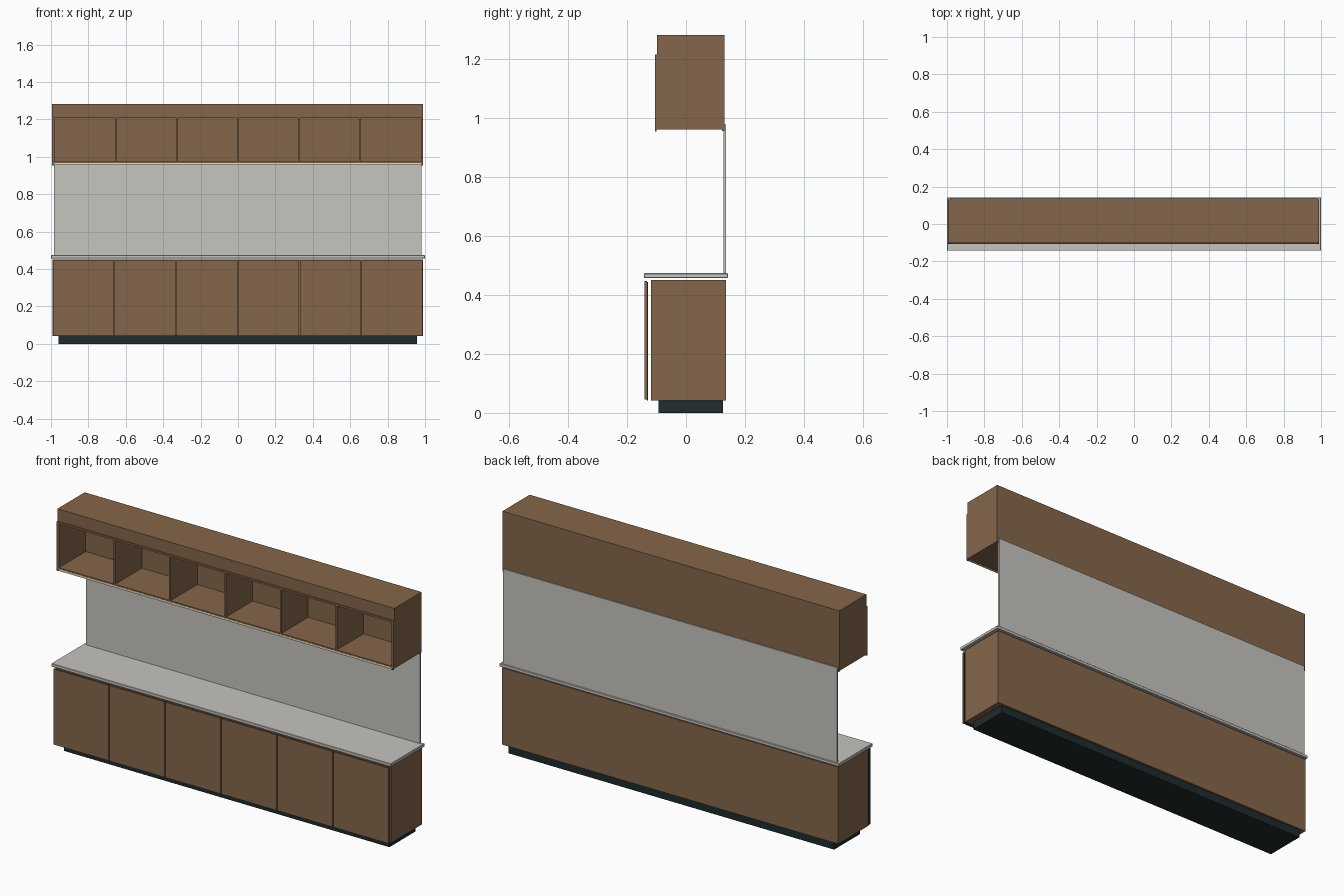
import bpy, bmesh

if "Cube" in bpy.data.objects:
    bpy.data.objects.remove(bpy.data.objects["Cube"])


def mat(name, rgb):
    m = bpy.data.materials.new(name)
    m.diffuse_color = (*rgb, 1)
    m.use_nodes = True
    m.node_tree.nodes["Principled BSDF"].inputs["Base Color"].default_value = m.diffuse_color
    return m


wood = mat("brown wood", (0.235, 0.132, 0.070))
stone = mat("pale stone", (0.565, 0.555, 0.520))
dark = mat("dark plinth", (0.014, 0.024, 0.026))
cream = mat("cream light", (0.82, 0.70, 0.48))


def box(name, x, y, z, material, bevel=0):
    """Box from (min, max) ranges along each axis."""
    bm = bmesh.new()
    bmesh.ops.create_cube(bm, size=1)
    for v in bm.verts:
        for i, r in enumerate((x, y, z)):
            v.co[i] = r[0] if v.co[i] < 0 else r[1]
    me = bpy.data.meshes.new(name)
    bm.to_mesh(me)
    bm.free()
    me.materials.append(material)
    ob = bpy.data.objects.new(name, me)
    bpy.context.collection.objects.link(ob)
    if bevel:
        b = ob.modifiers.new("bevel", 'BEVEL')
        b.width, b.segments = bevel, 1
    return ob


N = 6
L, R = -0.991, 0.988            # cabinet ends

# Base cabinet, plinth, worktop and splashback
box("plinth", (-0.96, 0.957), (-0.093, 0.125), (0, 0.042), dark)
box("base_cabinet", (L, R), (-0.119, 0.135), (0.042, 0.451), wood)
box("worktop", (-1, 1), (-0.143, 0.142), (0.457, 0.474), stone, 0.002)
box("splashback", (-0.985, 0.982), (0.127, 0.136), (0.474, 0.979), stone)

# Doors: wooden fronts with thin dark backing, standing off the carcass
pitch = (R - L) / N
for i in range(N):
    a, b = L + i * pitch + 0.002, L + (i + 1) * pitch - 0.002
    box(f"door_{i+1}", (a, b), (-0.141, -0.133), (0.045, 0.447), wood)
    box(f"door_backing_{i+1}", (a, b), (-0.133, -0.129), (0.042, 0.445), dark)

# Upper cabinet: header above a row of open cubbies
F, B = -0.105, 0.130
box("header", (L - 0.003, R + 0.002), (-0.099, B), (1.217, 1.282), wood)
box("cubby_top", (L, R), (F, B), (1.207, 1.217), wood)
box("cubby_floor", (L, R), (F, B), (0.962, 0.974), wood)
box("cubby_back", (L, R), (0.120, B), (0.974, 1.207), wood)
box("side_left", (L - 0.003, -0.981), (F, B), (0.962, 1.217), wood)
box("side_right", (0.978, R + 0.002), (F, B), (0.962, 1.217), wood)
step = (0.978 + 0.981) / N
for i in range(1, N):
    c = -0.981 + i * step
    box(f"divider_{i}", (c - 0.004, c + 0.004), (F, 0.120), (0.974, 1.207), wood)

# Lips and light strip under the upper cabinet
box("light_strip", (-0.982, 0.979), (F - 0.001, F + 0.004), (0.957, 0.968), cream)
box("rear_lip", (L, R), (0.122, B), (0.956, 0.962), wood)
for side, x in (("left", (L - 0.003, -0.982)), ("right", (0.979, R + 0.002))):
    box(f"front_lip_{side}", x, (F - 0.001, F + 0.005), (0.955, 0.962), wood)
